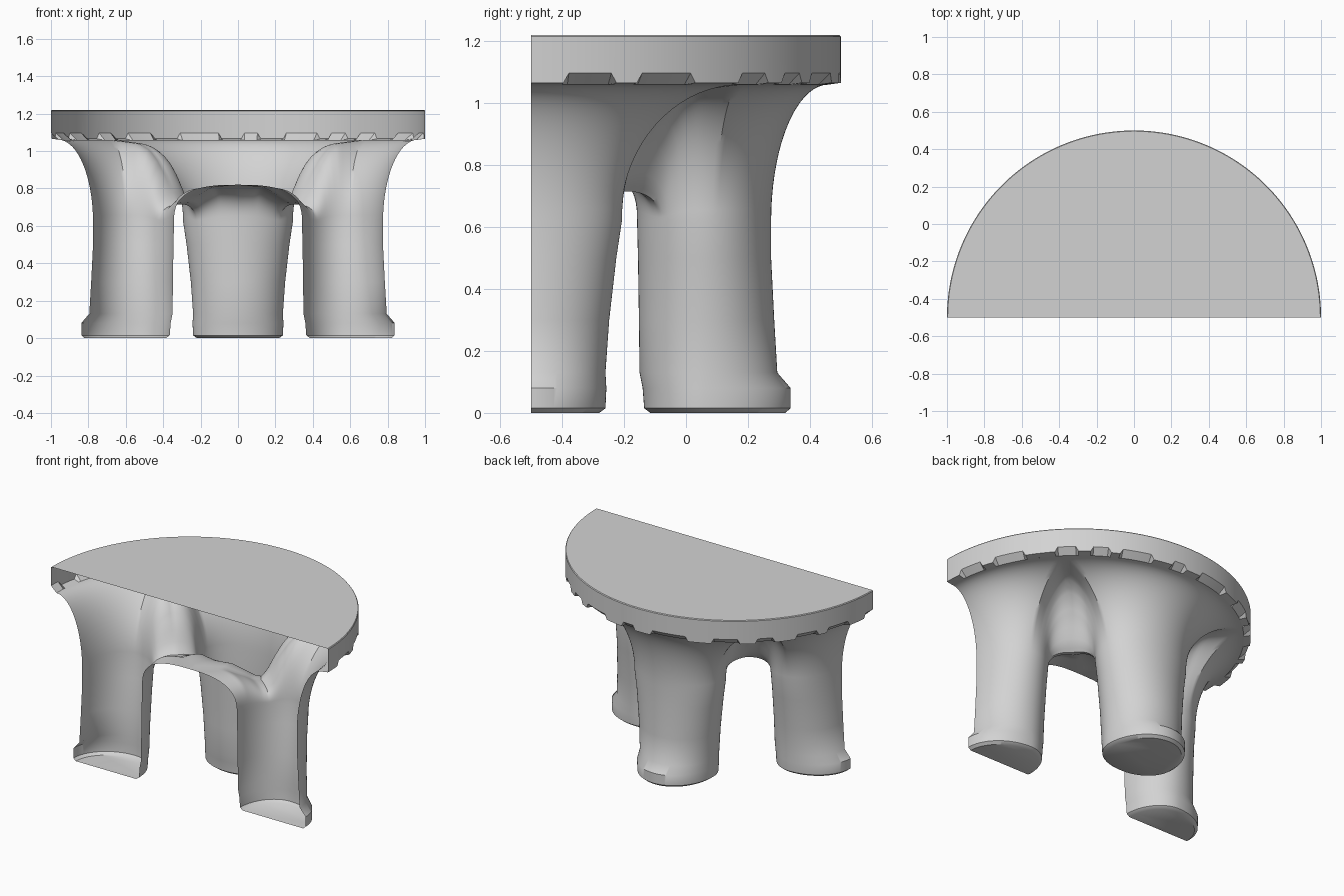
import bpy, bmesh, math, random
from mathutils import Vector

random.seed(4)
cube = bpy.data.objects.get("Cube")
if cube:
    bpy.data.objects.remove(cube, do_unlink=True)

FRONT = -0.5          # plane of the straight cut front
LIP_R, LIP_Z = 0.96, 1.06
COLUMNS, ARC_STEPS = 144, 18
AXIS = LIP_R * math.sqrt(0.5) * (1 - 1 / math.tan(math.radians(80)))
GREY = (0.65, 0.65, 0.65, 1)

grey = bpy.data.materials.new("plain grey")
grey.use_nodes = True
grey.diffuse_color = GREY
grey.node_tree.nodes["Principled BSDF"].inputs["Base Color"].default_value = GREY


def finish(bm, name, angle):
    """Weld, move the round centre to the front plane and make an object."""
    bmesh.ops.remove_doubles(bm, verts=bm.verts, dist=0.0005)
    bmesh.ops.translate(bm, verts=bm.verts, vec=(0, FRONT, 0))
    mesh = bpy.data.meshes.new(name)
    bm.to_mesh(mesh)
    bm.free()
    obj = bpy.data.objects.new(name, mesh)
    bpy.context.collection.objects.link(obj)
    mesh.materials.append(grey)
    bpy.ops.object.select_all(action='DESELECT')
    obj.select_set(True)
    bpy.context.view_layer.objects.active = obj
    bpy.ops.object.shade_smooth_by_angle(angle=math.radians(angle))


def bridge(bm, low, high, closed):
    count = len(low)
    for i in range(count if closed else count - 1):
        j = (i + 1) % count
        bm.faces.new((low[i], low[j], high[j], high[i]))


def interpolate(points, x):
    for (x0, y0), (x1, y1) in zip(points, points[1:]):
        if x <= x1:
            return y0 + (y1 - y0) * (x - x0) / (x1 - x0)
    return points[-1][1]


# Height of the underside along the valley between two legs, by radius
VALLEY = [(0, 0.82), (0.2, 0.805), (0.32, 0.755), (0.38, 0.725), (0.43, 0.715),
          (0.47, 0.755), (0.54, 0.87), (0.6, 0.95), (0.66, 1.005), (0.74, 1.04),
          (LIP_R, LIP_Z)]

# Leg sections: height, outer radius, inner radius, half width
LEG = [(0, 0.82, 0.385, 0.22), (0.015, 0.838, 0.365, 0.24), (0.08, 0.838, 0.36, 0.243),
       (0.13, 0.795, 0.35, 0.24), (0.3, 0.785, 0.348, 0.252),
       (0.5, 0.775, 0.345, 0.275), (0.62, 0.775, 0.342, 0.293)]


def sector_edge(phi):
    """Where a ray from the leg axis leaves the leg's quarter of the disc."""
    c, s = math.cos(phi), math.sin(phi)
    reach = -AXIS * c + math.sqrt(LIP_R ** 2 - (AXIS * s) ** 2)
    if abs(s) > c:
        reach = min(reach, AXIS / (abs(s) - c))
    x, y = AXIS + reach * c, reach * s
    return Vector((x, y, interpolate(VALLEY, math.hypot(x, y)) if abs(y) > x - 0.001 else LIP_Z))


def leg_point(section, phi):
    z, outer, inner, half = section
    c = math.cos(phi)
    reach = outer - AXIS if c > 0 else AXIS - inner
    return Vector((AXIS + reach * c, half * math.sin(phi), z))


def flare_point(start, end, phi, step):
    """Rounded sweep from the leg to the edge, squarer towards the centre."""
    power = 2 / (2 + 0.8 * max(-math.cos(phi), 0) ** 2)
    a = step / ARC_STEPS * math.pi / 2
    out = 1 - math.cos(a) ** power if step < ARC_STEPS else 1
    point = start.lerp(end, out)
    point.z = start.z + (end.z - start.z) * math.sin(a) ** power
    return point


def add_leg(bm, turn):
    """One hollow leg flaring into its quarter of the underside."""
    angles = [2 * math.pi * i / COLUMNS for i in range(COLUMNS)]
    rows = [[leg_point(section, a) for a in angles] for section in LEG]
    start, end = rows[-1], [sector_edge(a) for a in angles]
    for step in range(1, ARC_STEPS + 1):
        rows.append([flare_point(p, q, a, step) for p, q, a in zip(start, end, angles)])
    ct, st = math.cos(turn), math.sin(turn)
    rings = [[bm.verts.new((v.x * ct - v.y * st, v.x * st + v.y * ct, v.z)) for v in row]
             for row in rows]
    for low, high in zip(rings, rings[1:]):
        bridge(bm, low, high, True)
    bm.faces.new(rings[0][::-1])


# Legs and underside, cut open along the front
bm = bmesh.new()
for quarter in range(3):
    add_leg(bm, quarter * math.pi / 2)
bmesh.ops.remove_doubles(bm, verts=bm.verts, dist=0.0005)
bmesh.ops.bisect_plane(bm, geom=bm.verts[:] + bm.edges[:] + bm.faces[:], dist=0.0001,
                       plane_co=(0, 0, 0), plane_no=(0, 1, 0), clear_inner=True)
finish(bm, "legs_and_underside", 38)

# Half-round top with a ragged lower lip
STEPS = 180
ragged = []
while len(ragged) <= STEPS:
    ragged += [1.066] * random.randint(4, 11) + [1.097] * random.randint(5, 13)

bm = bmesh.new()


def rim_ring(radius, height):
    ring = []
    for i in range(STEPS + 1):
        a = math.pi * i / STEPS
        z = height[i] if isinstance(height, list) else height
        ring.append(bm.verts.new((radius * math.cos(a), radius * math.sin(a), z)))
    return ring


rings = [rim_ring(LIP_R, LIP_Z), rim_ring(1, ragged), rim_ring(1, 1.215), rim_ring(0.996, 1.22)]
for low, high in zip(rings, rings[1:]):
    bridge(bm, low, high, False)
bm.faces.new(rings[-1])
finish(bm, "table_top", 30)
